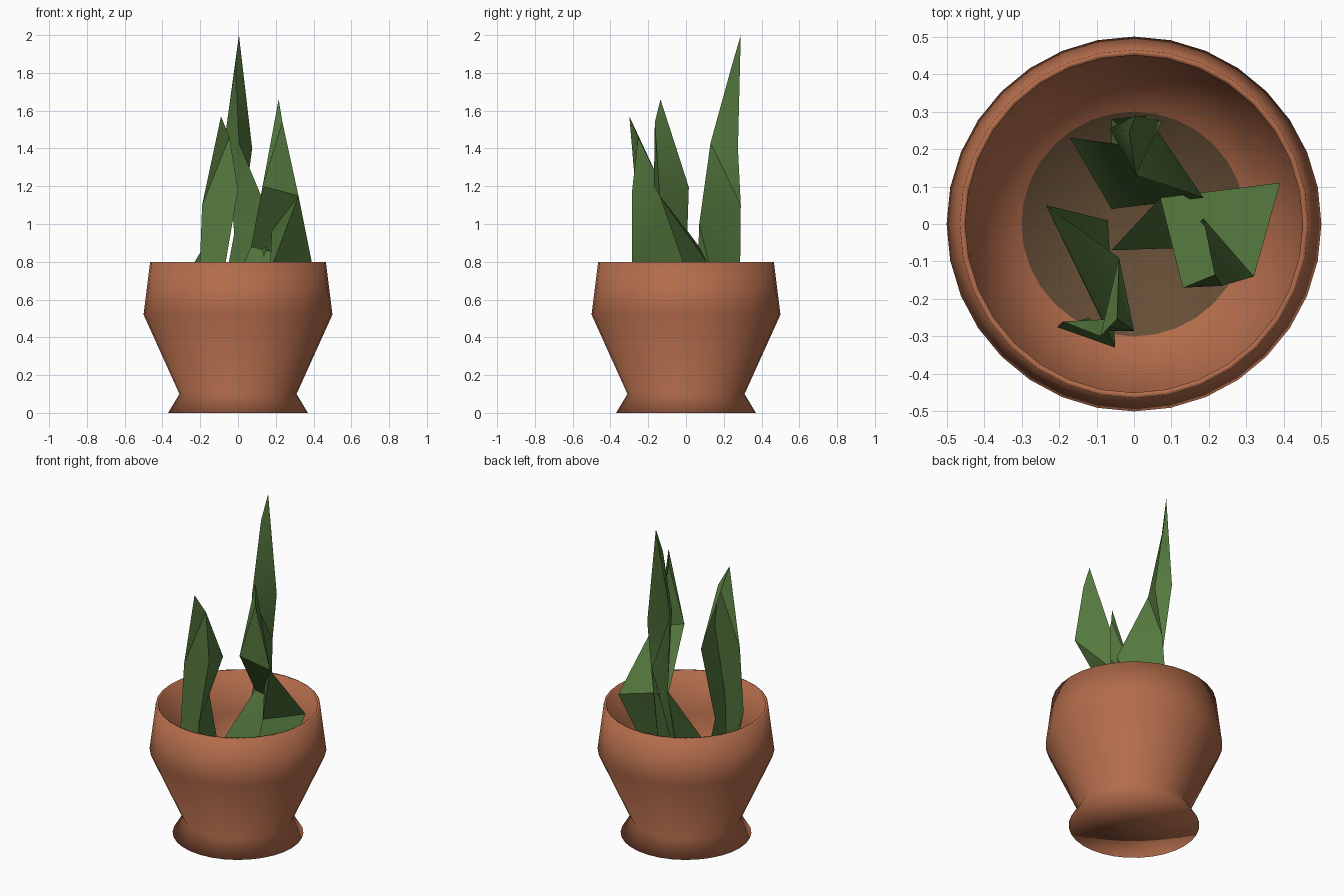
import bpy, bmesh, math
from mathutils import Vector

cube = bpy.data.objects.get("Cube")
if cube:
    bpy.data.objects.remove(cube, do_unlink=True)


def make_material(name, rgb):
    mat = bpy.data.materials.new(name)
    mat.use_nodes = True
    color = (*rgb, 1.0)
    mat.diffuse_color = color
    bsdf = mat.node_tree.nodes["Principled BSDF"]
    bsdf.inputs["Base Color"].default_value = color
    bsdf.inputs["Roughness"].default_value = 0.8
    return mat


terracotta = make_material("terracotta", (0.45, 0.15, 0.07))
soil = make_material("soil brown", (0.13, 0.075, 0.036))
leaf_green = make_material("leaf green", (0.09, 0.19, 0.048))


def add_object(name, bm, materials):
    mesh = bpy.data.meshes.new(name)
    bm.to_mesh(mesh)
    bm.free()
    for mat in materials:
        mesh.materials.append(mat)
    obj = bpy.data.objects.new(name, mesh)
    bpy.context.collection.objects.link(obj)
    return obj


# Pot: one lathed profile from the underside, over the rim, to the soil centre
SOIL_Z = 0.12
profile = [(0, 0), (0.37, 0), (0.31, 0.1), (0.5, 0.52), (0.465, 0.8),
           (0.45, 0.8), (0.48, 0.52), (0.3, SOIL_Z), (0, SOIL_Z)]
bm = bmesh.new()
verts = [bm.verts.new((r, 0, z)) for r, z in profile]
edges = [bm.edges.new(pair) for pair in zip(verts, verts[1:])]
bmesh.ops.spin(bm, geom=verts + edges, cent=(0, 0, 0), axis=(0, 0, 1),
               angle=math.tau, steps=32)
bmesh.ops.remove_doubles(bm, verts=bm.verts, dist=0.0005)
bmesh.ops.recalc_face_normals(bm, faces=bm.faces)
for face in bm.faces:
    face.smooth = True
    # Soil is the flat disc inside the pot
    if all(abs(v.co.z - SOIL_Z) < 0.001 for v in face.verts):
        face.material_index = 1
add_object("pot", bm, [terracotta, soil])


def add_leaf(name, tip, shoulder, *rings):
    """Folded blade: each ring holds left edge, crease and right edge."""
    bm = bmesh.new()
    t, s = bm.verts.new(tip), bm.verts.new(shoulder)
    rows = [[bm.verts.new(p) for p in ring] for ring in rings]
    left, crease, right = rows[0]
    for tri in ((t, left, s), (s, left, crease), (s, crease, right), (t, s, right)):
        bm.faces.new(tri)
    for upper, lower in zip(rows, rows[1:]):
        for i in range(2):
            bm.faces.new((upper[i], lower[i], lower[i + 1], upper[i + 1]))
    bmesh.ops.triangulate(bm, faces=[f for f in bm.faces if len(f.verts) > 3])
    bmesh.ops.recalc_face_normals(bm, faces=bm.faces)
    # Keep the open blade facing outward from its crease
    fold = (rows[0][0].co + rows[0][2].co) / 2 - rows[0][1].co
    if sum((f.normal.dot(fold) for f in bm.faces), 0.0) > 0:
        bmesh.ops.reverse_faces(bm, faces=bm.faces)
    obj = add_object(name, bm, [leaf_green])
    bpy.ops.object.select_all(action="DESELECT")
    obj.select_set(True)
    bpy.context.view_layer.objects.active = obj
    bpy.ops.object.shade_smooth_by_angle(angle=math.radians(30))


# Leaves: tip, shoulder, then rings from top to base
add_leaf("short_leaf", (-0.09, -0.3, 1.57), (-0.045, -0.253, 1.46),
         [(-0.19, -0.26, 1.1), (0, -0.285, 1.18), (-0.04, -0.09, 1.12)],
         [(-0.205, -0.275, 0.7), (-0.07, -0.285, 0.77), (-0.235, 0.05, 0.79)],
         [(-0.12, -0.25, 0.2), (-0.05, -0.33, 0.3), (-0.07, 0.01, 0.14)])

add_leaf("middle_leaf", (0.215, -0.135, 1.66), (0.235, -0.165, 1.54),
         [(0.13, -0.17, 1.2), (0.32, -0.14, 1.15), (0.185, 0.015, 1.195)],
         [(0.07, 0.07, 0.88), (0.39, 0.11, 0.8), (0.17, 0, 0.75)],
         [(-0.06, -0.07, 0.58), (0.25, -0.06, 0.3), (0.1, -0.05, 0.3)])

add_leaf("tall_leaf", (0.005, 0.29, 2), (-0.013, 0.246, 1.85),
         [(-0.066, 0.255, 1.48), (0.005, 0.13, 1.43), (0.075, 0.275, 1.4)],
         [(-0.02, 0.21, 0.95), (0.185, 0.07, 1), (0.035, 0.29, 1.1)],
         [(-0.17, 0.23, 0.14), (-0.06, 0.04, 0.14), (-0.06, 0.28, 0.14)])
